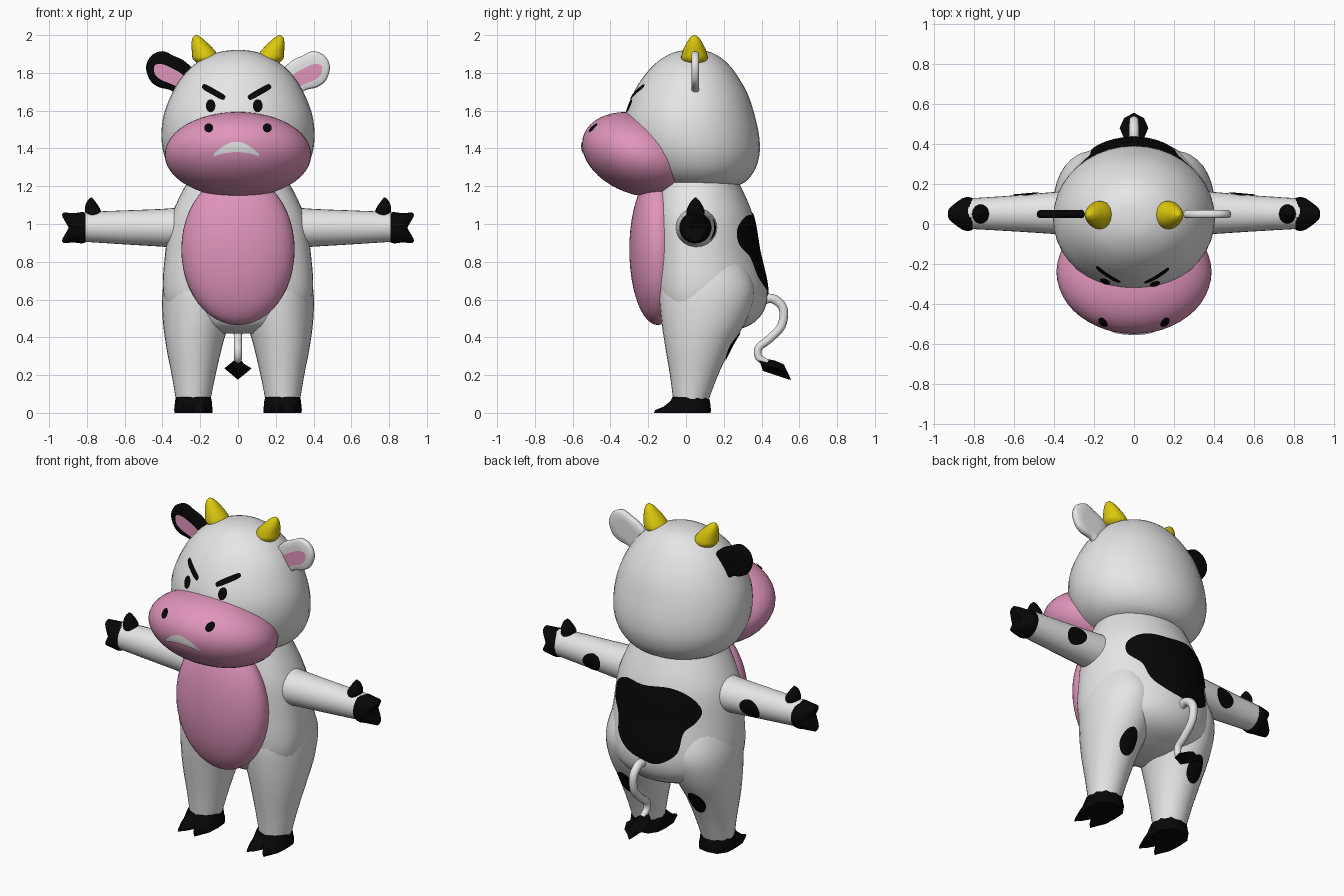
import bpy, bmesh, math
from mathutils import Vector as V
from mathutils.bvhtree import BVHTree

if "Cube" in bpy.data.objects:
    bpy.data.objects.remove(bpy.data.objects["Cube"])


def material(name, rgb):
    m = bpy.data.materials.new(name)
    m.diffuse_color = (*rgb, 1)
    m.use_nodes = True
    m.node_tree.nodes["Principled BSDF"].inputs["Base Color"].default_value = m.diffuse_color
    return m


WHITE = material("soft_white", (0.79, 0.79, 0.79))
BLACK = material("black", (0.002, 0.002, 0.002))
PINK = material("pink", (0.75, 0.30, 0.50))
YELLOW = material("yellow", (0.72, 0.58, 0.004))


def smooth(pts, n, closed=False):
    """Catmull-Rom resampling of a list of tuples."""
    pts = [V(p) for p in pts]
    k, out = len(pts), []
    for i in range(k if closed else k - 1):
        idx = [(i + j) % k if closed else min(max(i + j, 0), k - 1) for j in (-1, 0, 1, 2)]
        a, b, c, d = (pts[j] for j in idx)
        for s in range(n):
            t = s / n
            out.append(0.5 * (2 * b + (c - a) * t + (2 * a - 5 * b + 4 * c - d) * t * t
                              + (3 * b - a - 3 * c + d) * t ** 3))
    return out if closed else out + [pts[-1]]


def skin(name, mat, rows, closed=True, face=0, sharp=50):
    """Skin rows of points; closed rows get end caps. face = y side for open plates."""
    bm = bmesh.new()
    vs = [[bm.verts.new(p) for p in r] for r in rows]
    n = len(rows[0])
    for a, b in zip(vs, vs[1:]):
        for i in range(n if closed else n - 1):
            j = (i + 1) % n
            bm.faces.new((a[i], a[j], b[j], b[i]))
    if closed:
        bm.faces.new(vs[-1])
        if not face:
            bm.faces.new(vs[0])
    bmesh.ops.recalc_face_normals(bm, faces=bm.faces)
    if face and sum(f.normal.y * f.calc_area() for f in bm.faces) * face < 0:
        bmesh.ops.reverse_faces(bm, faces=bm.faces)
    me = bpy.data.meshes.new(name)
    bm.to_mesh(me)
    bm.free()
    me.materials.append(mat)
    me.shade_smooth()
    me.set_sharp_from_angle(angle=math.radians(sharp))
    ob = bpy.data.objects.new(name, me)
    bpy.context.collection.objects.link(ob)
    return ob


def sgn_pow(v, power):
    return math.copysign(abs(v) ** (2 / power), v)


def loft(name, mat, rings, seg=40, steps=4, power=2.0, place=lambda p: p, sharp=50):
    """Rings are (height, centre a, centre b, radius a, radius b[, radius b at the front])."""
    rows = []
    for z, a, b, ra, rb, *front in smooth(rings, steps):
        row = []
        for i in range(seg):
            t = 2 * math.pi * i / seg
            c, s = math.cos(t), math.sin(t)
            k = power if s < 0 or not front else 2.0
            r = front[0] if front and s < 0 else rb
            row.append(place(V((a + ra * sgn_pow(c, k), b + r * sgn_pow(s, k), z))))
        rows.append(row)
    return skin(name, mat, rows, sharp=sharp)


def ball(name, mat, place):
    rings = [(-math.cos(math.pi * i / 24), 0, 0) + (max(math.sin(math.pi * i / 24), 0.004),) * 2
             for i in range(25)]
    return loft(name, mat, rings, 48, 1, place=place)


def plate(name, mat, rows, target, face, closed=True, lift=0.006):
    """Lay rows of (x, z) points onto a part, seen from the front (-1) or back (1)."""
    me = target.data
    tree = BVHTree.FromPolygons([v.co for v in me.vertices], [list(p.vertices) for p in me.polygons])
    out = []
    for r in rows:
        row = []
        for x, z in r:
            hit, nor, _, _ = tree.ray_cast(V((x, 3 * face, z)), V((0, -face, 0)))
            if hit is None:
                hit, nor, _, _ = tree.find_nearest(V((x, 0.4 * face, z)))
            row.append(hit + nor * (lift if nor.y * face > 0 else -lift))
        out.append(row)
    return skin(name, mat, out, closed, face)


def shrink(outline, levels=6):
    c = sum(outline, V((0, 0))) / len(outline)
    return [[c + (p - c) * (1 - i / levels * 0.98) for p in outline] for i in range(levels + 1)]


def oval(x, z, rx, rz, tilt=0.0, power=2.0, n=28):
    out = []
    for i in range(n):
        t = 2 * math.pi * i / n
        a, b = rx * sgn_pow(math.cos(t), power), rz * sgn_pow(math.sin(t), power)
        out.append(V((x + a * math.cos(tilt) - b * math.sin(tilt),
                      z + a * math.sin(tilt) + b * math.cos(tilt))))
    return shrink(out)


def span(z, rx, y0, y1, x=0.0):
    return (z, x, (y0 + y1) / 2, rx, (y1 - y0) / 2)


# Torso, belly, head, muzzle
torso = loft("torso", WHITE, [(z, 0, .06, rx, y1 - .06, .06 - y0) for z, rx, y0, y1 in (
    (.42, .12, -.01, .2), (.46, .27, -.09, .33), (.52, .36, -.13, .40), (.6, .39, -.16, .43),
    (.7, .398, -.17, .425), (.85, .385, -.17, .39), (1.0, .365, -.17, .365),
    (1.1, .33, -.165, .335), (1.22, .27, -.15, .28))], seg=48, power=2.5)
ball("belly", PINK, lambda p: V((.30 * p.x, -.15 + .15 * p.y, .865 + .40 * p.z)))
head = loft("head", WHITE, [span(*r) for r in (
    (1.19, .10, -.06, .16), (1.21, .25, -.16, .29), (1.27, .34, -.24, .355), (1.36, .39, -.30, .388),
    (1.46, .405, -.33, .388), (1.57, .395, -.325, .365), (1.68, .355, -.285, .33),
    (1.78, .295, -.225, .275), (1.86, .21, -.15, .21), (1.91, .10, -.06, .13),
    (1.922, .01, .03, .05))])
muzzle = ball("muzzle", PINK, lambda p: V((.388 * p.x, -.24 + .301 * p.y - .075 * p.z,
                                           1.367 + .226 * p.z)))

# Face: eyes, brows, nostrils, mouth
for side, eye_x, brow_x in (("left", -.143, -.127), ("right", .103, .112)):
    s = -1 if side == "left" else 1
    plate(side + "_eye", BLACK, oval(eye_x, 1.624, .025, .034), head, -1)
    plate(side + "_brow", BLACK, oval(brow_x, 1.696, .068, .016, s * .52, 4), head, -1)
    plate(side + "_nostril", BLACK, oval(s * .153, 1.505, .023, .023), muzzle, -1)


def mouth_rows(levels=4):
    rows = []
    for k in range(levels + 1):
        row = []
        for i in range(21):
            u = -1 + i / 10
            mid = 1.408 - .042 * u * u
            half = .02 * (1 - u * u) + .006
            row.append((-.008 + .118 * u, mid + half * (2 * k / levels - 1)))
        rows.append(row)
    return rows


plate("mouth", WHITE, mouth_rows(), muzzle, -1, closed=False)

# Horns and ears
EAR = [(.24, 1.80), (.28, 1.86), (.34, 1.89), (.40, 1.915), (.46, 1.89), (.487, 1.83),
       (.465, 1.76), (.42, 1.725), (.36, 1.71), (.30, 1.68)]
EAR_INNER = [(.28, 1.71), (.29, 1.785), (.35, 1.825), (.405, 1.847), (.442, 1.838), (.44, 1.795),
             (.41, 1.765), (.35, 1.74)]
for side, s in (("left", -1), ("right", 1)):
    loft(side + "_horn", YELLOW, [(1.85, .165, .045, .05, .05), (1.875, .17, .045, .07, .07),
         (1.91, .18, .045, .064, .064), (1.95, .2, .045, .047, .047), (1.985, .216, .045, .025, .025),
         (2.0, .222, .045, .005, .005)], 24, 3, place=lambda p: V((s * p.x, p.y, p.z)))
    edge = smooth(EAR, 4, True)
    mid = V((.37, 1.81))
    rows = []
    for k, y in ((.02, .03), (.5, .03), (.88, .03), (.97, .036), (1, .048), (.97, .062),
                 (.88, .069), (.5, .07), (.02, .07)):
        rows.append([V((s * q.x, y, q.y)) for q in (mid + (p - mid) * k for p in edge)])
    ear = skin(side + "_ear", BLACK if s < 0 else WHITE, rows)
    inner = [V((s * p.x, p.y)) for p in smooth(EAR_INNER, 4, True)]
    plate(side + "_inner_ear", PINK, shrink(inner, 3), ear, -1)

# Limbs
HOOF_LOW = [(0, .13), (.06, .12), (.095, .07), (.1, 0), (.095, -.08), (.058, -.17), (.028, -.14),
            (0, -.09)]
HOOF_TOP = [(0, .12), (.055, .105), (.088, .06), (.092, .01), (.085, -.03), (.055, -.062),
            (.028, -.07), (0, -.068)]
for side, s in (("left", -1), ("right", 1)):
    leg = loft(side + "_leg", WHITE, [span(*r) for r in (
        (.07, .092, -.068, .12, .237), (.2, .116, -.085, .17, .235), (.35, .148, -.11, .24, .232),
        (.5, .178, -.132, .325, .221), (.65, .187, -.14, .365, .212), (.8, .15, -.11, .31, .215),
        (.9, .10, -.07, .25, .22))],
        32, place=lambda p: V((s * p.x, p.y, p.z)))
    plate(side + "_leg_spot", BLACK, oval(s * .242, .355, .05, .075), leg, 1)

    # Cloven foot
    rows = []
    for z, k, grow in ((0, 0, 1), (.016, .12, 1.03), (.032, .5, 1.04), (.06, .85, 1.05), (.085, 1, 1)):
        half = [V(a).lerp(V(b), k) * grow for a, b in zip(HOOF_LOW, HOOF_TOP)]
        loop = half + [V((-p.x, p.y)) for p in half[-2:0:-1]]
        rows.append([V((s * .236 + p.x, max(p.y, -.17), z)) for p in loop])
    skin(side + "_foot_hoof", BLACK, rows, sharp=50)

    # Arm with split hand hoof and thumb
    arm = loft(side + "_arm", WHITE, [(.25, .98, .055, .112, .115), (.4, .98, .055, .1, .105),
               (.6, .982, .053, .09, .09), (.83, .985, .052, .078, .076)], 28,
               place=lambda p: V((s * p.z, p.y, p.x)))

    def cleft(p):
        push = max(0, p.z - .85) * .75 * min(1, abs(p.x - .98) / .06)
        return V((s * (p.z + push), p.y, p.x))

    loft(side + "_hand_hoof", BLACK, [(.808, .982, .05, .08, .08), (.83, .98, .05, .083, .085),
         (.86, .98, .05, .078, .078), (.885, .98, .05, .08, .055), (.896, .98, .05, .072, .032),
         (.89, .98, .05, .01, .008)], 28, 2, place=cleft)
    loft(side + "_thumb", BLACK, [(1.03, .765, .05, .04, .045), (1.07, .768, .05, .042, .048),
         (1.1, .775, .05, .033, .036), (1.125, .778, .05, .018, .02), (1.14, .776, .05, .004, .004)],
         20, 2, place=lambda p: V((s * p.x, p.y, p.z)))
    plate(side + "_arm_spot", BLACK, oval(s * .54, .972, .066, .05, s * -.3), arm, 1)

# Back patch
PATCH = [(.27, .98), (.18, 1.04), (.04, 1.045), (-.12, 1.06), (-.23, 1.02), (-.29, .94),
         (-.27, .87), (-.22, .81), (-.2, .69), (-.1, .62), (0, .63), (.11, .66), (.19, .72),
         (.22, .82), (.28, .89)]
plate("back_patch", BLACK, shrink(smooth(PATCH, 5, True), 12), torso, 1)

# Tail and tuft
path = smooth([(.38, .57), (.42, .602), (.47, .60), (.515, .55), (.505, .46), (.44, .39), (.385, .345),
               (.385, .295), (.43, .265)], 5)
rows = []
for i, p in enumerate(path):
    t = (path[min(i + 1, len(path) - 1)] - path[max(i - 1, 0)]).normalized()
    r = .027 - .008 * i / len(path)
    ring = []
    for j in range(14):
        c, d = r * math.cos(math.pi * j / 7), r * math.sin(math.pi * j / 7)
        ring.append(V((c, p.x - t.y * d, p.y + t.x * d)))
    rows.append(ring)
skin("tail", WHITE, rows)
rows = []
for y, z, hx, hz in ((.395, .258, .035, .036), (.48, .236, .072, .042), (.53, .217, .05, .04),
                     (.545, .2, .02, .025)):
    rows.append([V((hx, y, z)), V((0, y - .012, z + hz)), V((-hx, y, z)), V((0, y + .012, z - hz))])
skin("tail_tuft", BLACK, rows, sharp=30)
